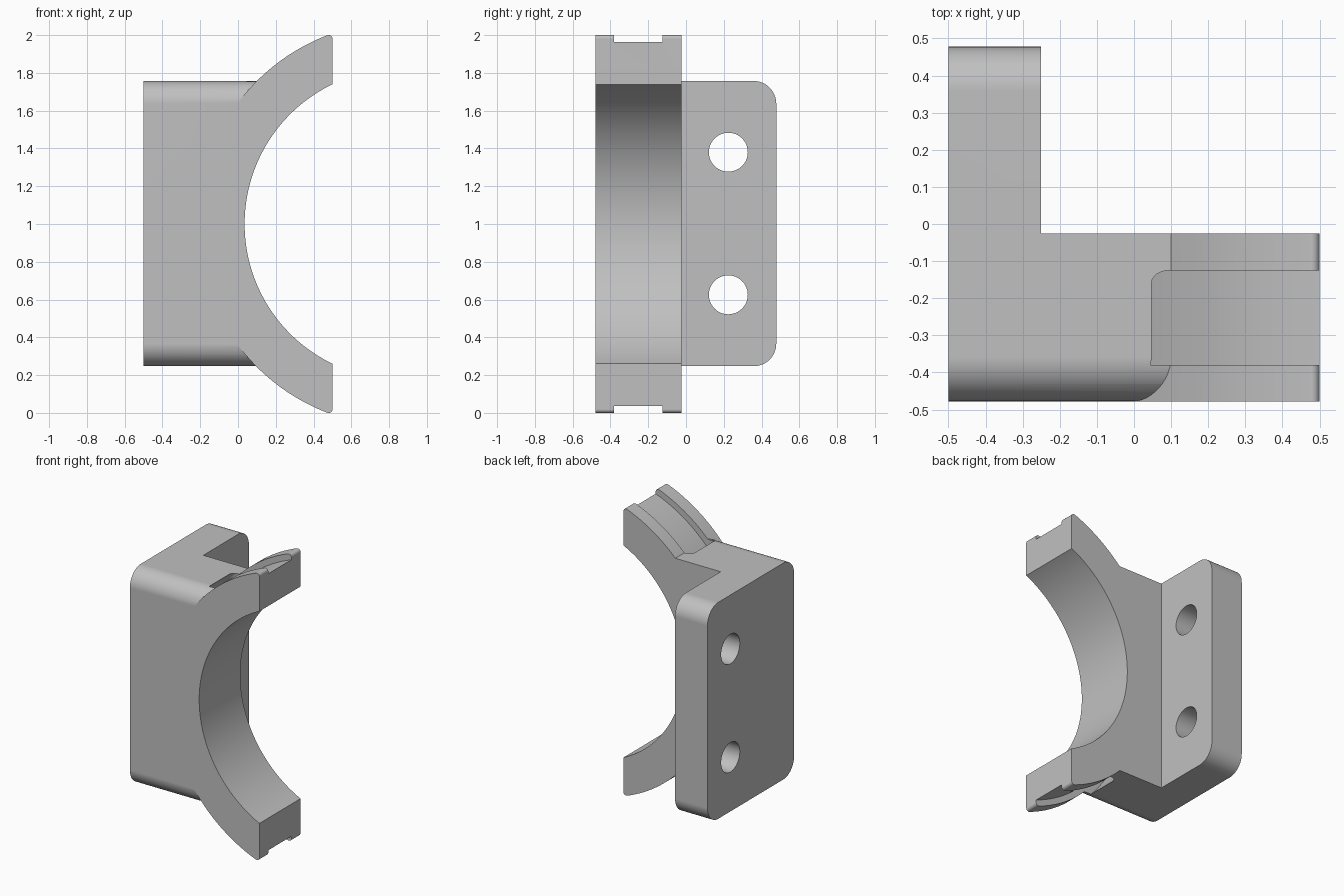
import bpy, bmesh, math
from mathutils import Vector

cube = bpy.data.objects.get("Cube")
if cube:
    bpy.data.objects.remove(cube, do_unlink=True)

# Main dimensions
HALF_Y, STEP_Y, PLATE_X, TIP_X = 0.478, -0.025, -0.25, 0.5
CX, CZ = 0.856, 1.0
R_BORE, R_OUTER, R_FLOOR, R_TUNNEL = 0.821, 1.07, 1.028, 1.108

grey = bpy.data.materials.new("plain grey")
grey.use_nodes = True
colour = (0.53, 0.53, 0.53, 1)
grey.diffuse_color = colour
grey.node_tree.nodes["Principled BSDF"].inputs["Base Color"].default_value = colour


def arc(cx, cy, r, a0, a1, n):
    return [(cx + r * math.cos(a0 + (a1 - a0) * i / n),
             cy + r * math.sin(a0 + (a1 - a0) * i / n)) for i in range(n + 1)]


def finish(name, bm):
    bmesh.ops.recalc_face_normals(bm, faces=bm.faces)
    mesh = bpy.data.meshes.new(name)
    bm.to_mesh(mesh)
    bm.free()
    mesh.materials.append(grey)
    obj = bpy.data.objects.new(name, mesh)
    bpy.context.collection.objects.link(obj)
    return obj


def prism(name, points, axis, start, end):
    """Extrude a closed profile along x (profile in y, z) or y (profile in x, z)."""
    bm = bmesh.new()
    place = (lambda p: (start, p[0], p[1])) if axis == "x" else (lambda p: (p[0], start, p[1]))
    face = bm.faces.new([bm.verts.new(place(p)) for p in points])
    out = bmesh.ops.extrude_face_region(bm, geom=[face])
    move = Vector((end - start, 0, 0)) if axis == "x" else Vector((0, end - start, 0))
    verts = [g for g in out["geom"] if isinstance(g, bmesh.types.BMVert)]
    bmesh.ops.translate(bm, verts=verts, vec=move)
    return finish(name, bm)


def circle(cx, cy, r, n):
    return arc(cx, cy, r, 0, math.tau, n)[:-1]


def combine(target, other, operation):
    mod = target.modifiers.new(operation, "BOOLEAN")
    mod.object, mod.operation, mod.solver = other, operation, "EXACT"
    bpy.context.view_layer.objects.active = target
    bpy.ops.object.modifier_apply(modifier=mod.name)
    bpy.data.objects.remove(other, do_unlink=True)


# Mounting block with rounded long edges
r, z0, z1 = 0.12, 0.247, 1.757
corners = [(HALF_Y - r, z1 - r), (r - HALF_Y, z1 - r), (r - HALF_Y, z0 + r), (HALF_Y - r, z0 + r)]
outline = []
for i, (y, z) in enumerate(corners):
    outline += arc(y, z, r, i * math.pi / 2, (i + 1) * math.pi / 2, 12)
bracket = prism("clamp_bracket", outline, "x", -0.5, 0.1)

# Half ring with softened tips
f = 0.02
fx = TIP_X - f
fz = math.sqrt((R_OUTER - f) ** 2 - (fx - CX) ** 2)
a = math.atan2(fz, fx - CX)
ring = arc(fx, CZ + fz, f, 0, a, 6)
ring += arc(CX, CZ, R_OUTER, a, math.tau - a, 96)[1:-1]
ring += arc(fx, CZ - fz, f, -a, 0, 6)
combine(bracket, prism("saddle_ring", ring, "y", -HALF_Y, 0.1), "UNION")

# Pipe bore
combine(bracket, prism("bore_cutter", circle(CX, CZ, R_BORE, 160), "y", -1, 1), "DIFFERENCE")

# Step behind the saddle, leaving the mounting plate
notch = [(PLATE_X, -1), (1, -1), (1, 3), (PLATE_X, 3)]
combine(bracket, prism("step_cutter", notch, "y", STEP_Y, 1), "DIFFERENCE")

# Strap channel: open groove on the tips, tunnel through the block
y0, y1, c = -0.38, -0.125, 0.035
section = [(R_FLOOR, y0), (R_TUNNEL, y0)]
section += arc(R_TUNNEL - c, y1 - c, c, 0, math.pi / 2, 6) + [(R_FLOOR, y1)]
bm = bmesh.new()
steps = 160
loops = []
for i in range(steps):
    t = math.tau * i / steps
    loops.append([bm.verts.new((CX + q * math.cos(t), y, CZ + q * math.sin(t))) for q, y in section])
for i, here in enumerate(loops):
    after = loops[(i + 1) % steps]
    for j in range(len(section)):
        k = (j + 1) % len(section)
        bm.faces.new((here[j], here[k], after[k], after[j]))
combine(bracket, finish("strap_cutter", bm), "DIFFERENCE")

# Two bolt holes through the plate
for z in (0.625, 1.38):
    combine(bracket, prism("hole_cutter", circle(0.224, z, 0.103, 48), "x", -1, 0.2), "DIFFERENCE")

# Smooth curves, crisp edges
bpy.ops.object.select_all(action="DESELECT")
bracket.select_set(True)
bpy.context.view_layer.objects.active = bracket
bpy.ops.object.shade_smooth_by_angle(angle=math.radians(20))
weighted = bracket.modifiers.new("even shading", "WEIGHTED_NORMAL")
weighted.keep_sharp = True
